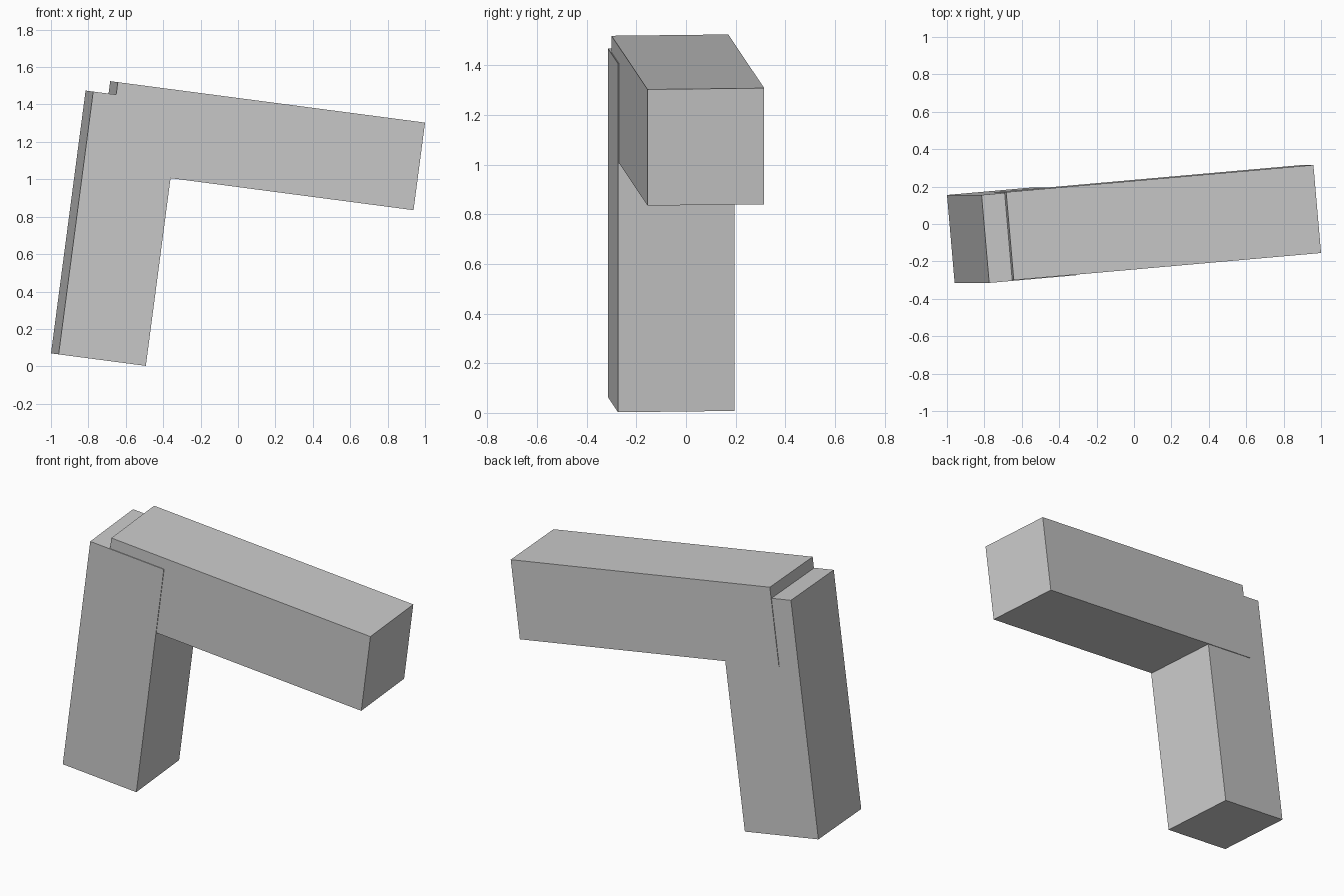
import bpy
import math
from mathutils import Matrix, Vector

default = bpy.data.objects.get("Cube")
if default:
    bpy.data.objects.remove(default, do_unlink=True)

# Single plain grey
GREY = (0.6, 0.6, 0.6, 1.0)
grey = bpy.data.materials.new("light grey")
grey.use_nodes = True
grey.diffuse_color = GREY
grey.node_tree.nodes["Principled BSDF"].inputs["Base Color"].default_value = GREY

# Shared tilt of both blocks
TILT = Matrix.Rotation(math.radians(7.5), 3, 'Y') @ Matrix.Rotation(math.radians(5), 3, 'Z')


def block(name, corner, size):
    """Tilted box; corner is its start, size runs along the tilted axes."""
    size = Vector(size)
    centre = Vector(corner) + TILT @ (size / 2)
    bpy.ops.mesh.primitive_cube_add(size=1, location=centre, rotation=TILT.to_euler())
    obj = bpy.context.object
    obj.name = name
    obj.scale = [abs(s) for s in size]
    obj.data.materials.append(grey)
    return obj


# Upright, measured from its bottom front right corner
block("post", (-0.959, -0.315, 0.064), (0.472, 0.472, 1.417))

# Arm, measured from the top front corner of its free end, set slightly back
block("beam", (1.0, -0.155, 1.303), (-1.663, 0.472, -0.472))
